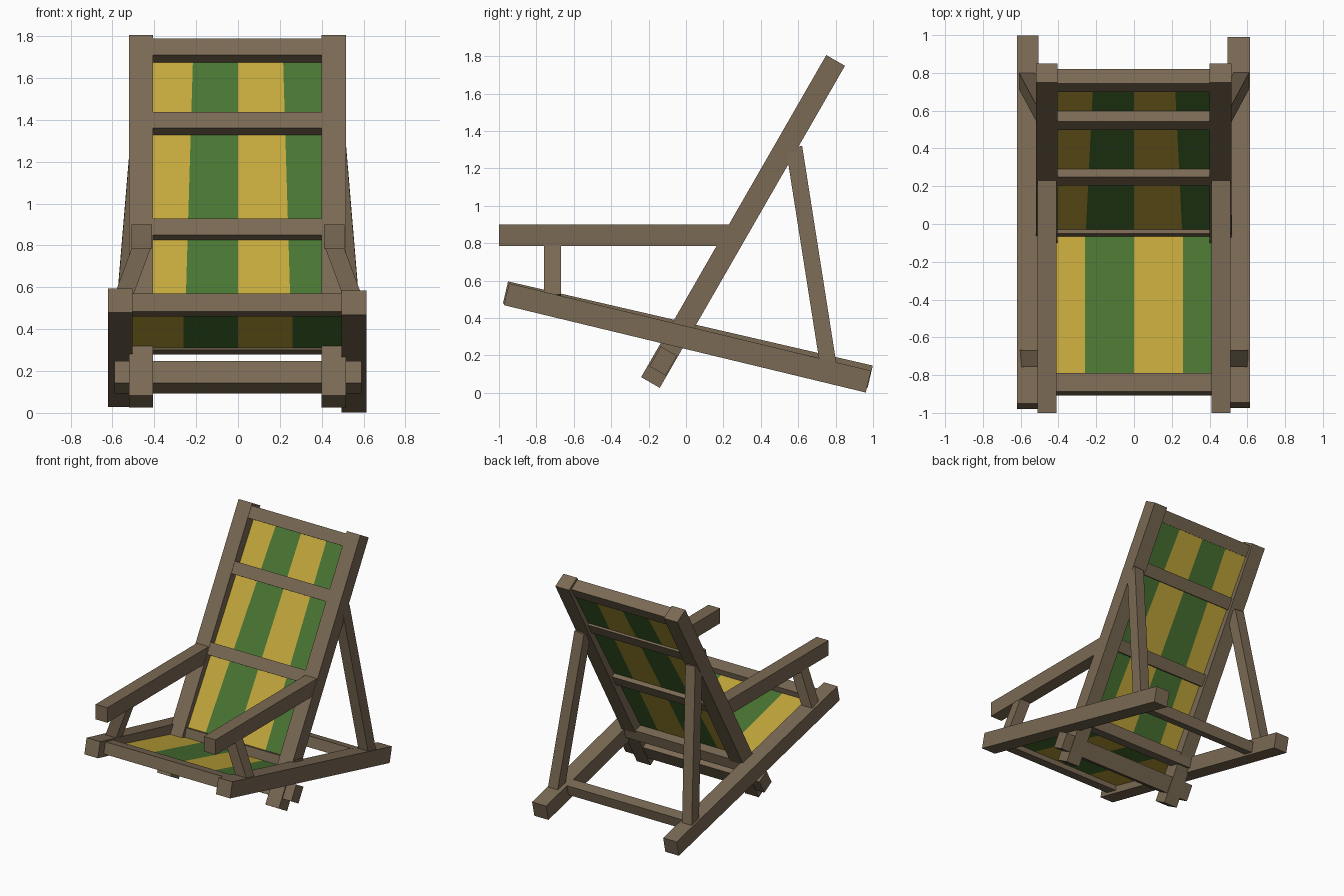
import bpy, bmesh, math
from mathutils import Vector, Matrix

if "Cube" in bpy.data.objects:
    bpy.data.objects.remove(bpy.data.objects["Cube"])


def material(name, rgb):
    m = bpy.data.materials.new(name)
    m.diffuse_color = (*rgb, 1)
    m.use_nodes = True
    m.node_tree.nodes["Principled BSDF"].inputs["Base Color"].default_value = m.diffuse_color
    return m


WOOD = material("brown wood", (0.195, 0.143, 0.088))
YELLOW = material("yellow canvas", (0.55, 0.39, 0.045))
GREEN = material("green canvas", (0.067, 0.178, 0.032))


def add_object(name, bm, mats):
    bmesh.ops.recalc_face_normals(bm, faces=bm.faces)
    me = bpy.data.meshes.new(name)
    bm.to_mesh(me)
    bm.free()
    for m in mats:
        me.materials.append(m)
    ob = bpy.data.objects.new(name, me)
    bpy.context.collection.objects.link(ob)
    return ob


def beam(name, p0, p1, width, depth, mirror=False):
    """Square-ended timber from p0 to p1, width roughly along x."""
    p0, p1 = Vector(p0), Vector(p1)
    along = (p1 - p0).normalized()
    side = Vector((1, 0, 0))
    side = (side - along * side.dot(along)).normalized()
    rot = Matrix((side, along.cross(side), along)).transposed().to_4x4()
    size = Matrix.Diagonal((width, depth, (p1 - p0).length, 1))
    bm = bmesh.new()
    bmesh.ops.create_cube(bm, size=1, matrix=Matrix.Translation((p0 + p1) / 2) @ rot @ size)
    ob = add_object(name, bm, [WOOD])
    if mirror:
        ob.modifiers.new("mirror", 'MIRROR')
    return ob


def crossbar(name, y, z, length, along, depth, angle):
    """Bar running across x, its section tilted by angle degrees in the yz plane."""
    a = math.radians(angle)
    d = Vector((0, math.cos(a), math.sin(a))) * along / 2
    c = Vector((0, y, z))
    return beam(name, c - d, c + d, length, depth)


def canvas(name, start, end, half0, half1):
    """Four striped panels between two (y, z) ends, with tapering half-width."""
    bm = bmesh.new()
    rows = [[bm.verts.new((h * t, *p)) for t in (-1, -0.5, 0, 0.5, 1)]
            for p, h in ((start, half0), (end, half1))]
    for i in range(4):
        f = bm.faces.new((rows[0][i], rows[0][i + 1], rows[1][i + 1], rows[1][i]))
        f.material_index = i % 2
    ob = add_object(name, bm, [YELLOW, GREEN])
    s = ob.modifiers.new("thickness", 'SOLIDIFY')
    s.thickness = 0.008
    s.offset = 0


SEAT = -13.3   # seat slope
BACK = 60.1    # backrest slope
b = math.radians(BACK)


def back_point(z, inset):
    """(y, z) of a point whose front-face height is z, set behind the post front."""
    y = 0.75 - (1.80 - z) / math.tan(b)
    return y + inset * math.sin(b), z - inset * math.cos(b)


# Long seat rails resting on the ground at the rear
beam("seat_rail_left", (-0.5625, -0.965, 0.537), (-0.5625, 0.985, 0.087), 0.115, 0.12)
beam("seat_rail_right", (0.555, -0.96, 0.527), (0.555, 0.975, 0.06), 0.12, 0.12)

# Backrest posts
for side, x in (("left", -0.4625), ("right", 0.4575)):
    beam("back_post_" + side, (x, -0.19, 0.055), (x, 0.80, 1.777), 0.115, 0.115)

# Backrest slats
for i, z in enumerate((1.727, 1.377, 0.867)):
    crossbar(f"back_slat_{i + 1}", *back_point(z, 0.0), 0.84, 0.09, 0.09, BACK).location = (
        0, 0.06 * math.sin(b), -0.06 * math.cos(b) + 0.03)

# Bottom bar under the seat rails
crossbar("back_bottom_bar", -0.122, 0.17, 1.18, 0.122, 0.1, BACK)

# Seat crossbars and rear stretcher
crossbar("seat_front_bar", -0.848, 0.516, 1.04, 0.1, 0.088, SEAT)
crossbar("seat_rear_bar", -0.012, 0.332, 1.04, 0.1, 0.086, SEAT)
crossbar("rear_stretcher", 0.69, 0.15, 1.04, 0.08, 0.08, SEAT)

# Armrests, their supports and the rear struts
beam("armrest", (0.46, -1.0, 0.8425), (0.46, 0.235, 0.8425), 0.1, 0.115, True)
beam("arm_support", (0.45, -0.713, 0.82), (0.565, -0.713, 0.51), 0.085, 0.09, True)
beam("rear_strut", (0.472, 0.578, 1.31), (0.572, 0.765, 0.12), 0.082, 0.088, True)

# Striped canvas for the seat and the back
canvas("seat_canvas", (-0.845, 0.512), (-0.03, 0.305), 0.52, 0.52)
canvas("back_canvas", back_point(0.37, 0.035), back_point(1.74, 0.08), 0.51, 0.43)
